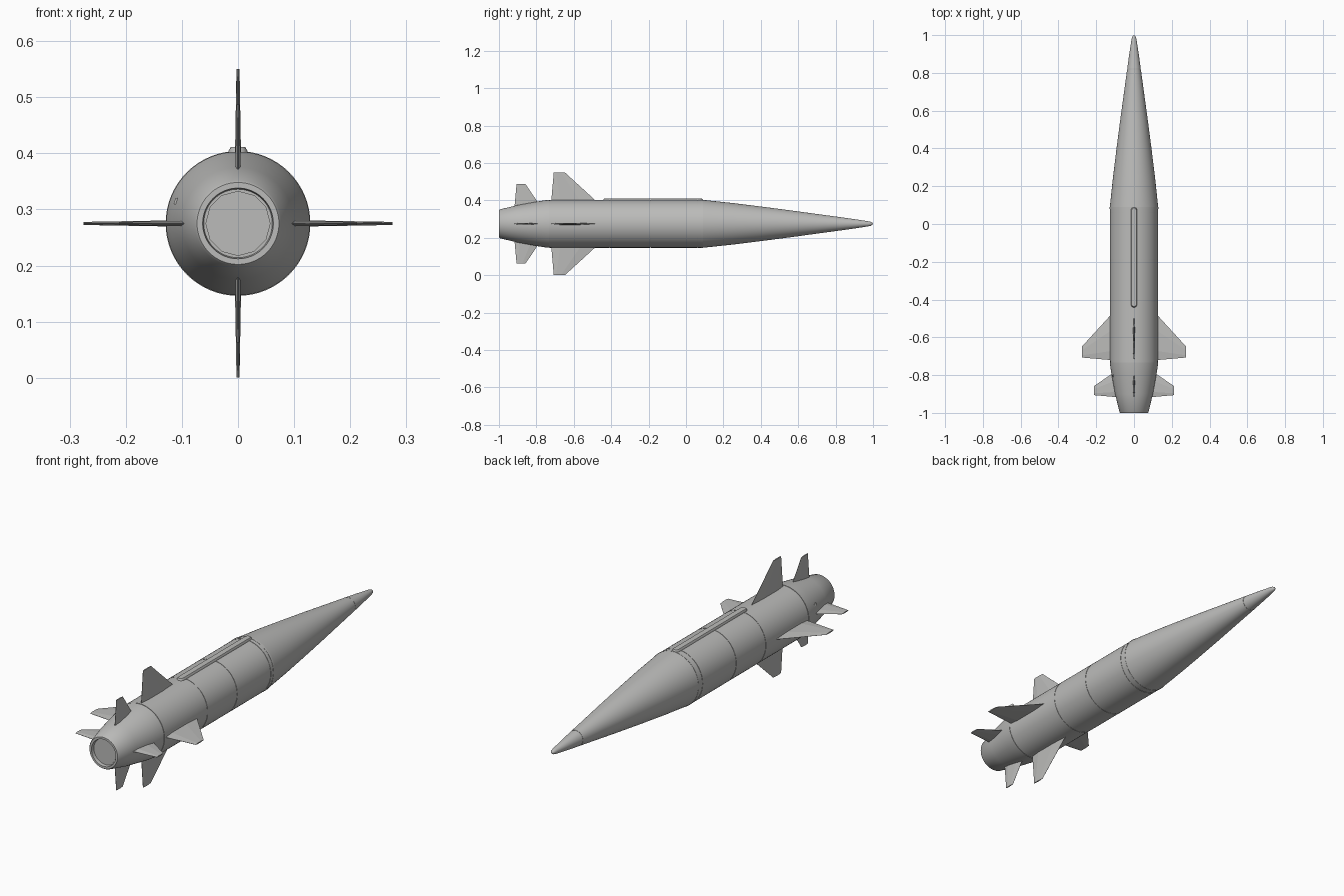
import bpy, bmesh, math
from mathutils import Matrix, Vector

if "Cube" in bpy.data.objects:
    bpy.data.objects.remove(bpy.data.objects["Cube"])

AXIS_Z = 0.275   # height of the body axis
R = 0.128        # body radius


def material(name, value):
    m = bpy.data.materials.new(name)
    m.use_nodes = True
    col = (value, value, value * 0.98, 1)
    m.diffuse_color = col
    m.node_tree.nodes["Principled BSDF"].inputs["Base Color"].default_value = col
    return m


grey = material("light grey paint", 0.5)


def finish(name, bm, smooth=True):
    bmesh.ops.remove_doubles(bm, verts=bm.verts, dist=1e-5)
    bmesh.ops.recalc_face_normals(bm, faces=bm.faces)
    mesh = bpy.data.meshes.new(name)
    bm.to_mesh(mesh)
    bm.free()
    mesh.materials.append(grey)
    ob = bpy.data.objects.new(name, mesh)
    bpy.context.collection.objects.link(ob)
    ob.location.z = AXIS_Z
    if smooth:
        bpy.ops.object.select_all(action="DESELECT")
        ob.select_set(True)
        bpy.context.view_layer.objects.active = ob
        bpy.ops.object.shade_smooth_by_angle(angle=math.radians(30))
    return ob


def lathe(name, profile, steps=64):
    """Spin (y, radius) points about the y axis."""
    bm = bmesh.new()
    vs = [bm.verts.new((r, y, 0)) for y, r in profile]
    es = [bm.edges.new(p) for p in zip(vs, vs[1:])]
    bmesh.ops.spin(bm, geom=vs + es, cent=(0, 0, 0), axis=(0, 1, 0),
                   angle=math.tau, steps=steps, use_merge=True)
    return finish(name, bm)


def groove(y, r, w=0.002, d=0.0015):
    return [(y - w, r), (y - w, r - d), (y + w, r - d), (y + w, r)]


# Tapered tail with a recessed end
lathe("tail_section", [(-0.985, 0), (-0.985, 0.061), (-1, 0.063), (-1, 0.073),
                       (-0.995, 0.077), (-0.9, 0.1), (-0.79, 0.12),
                       (-0.755, 0.1255), (-0.732, R), (-0.732, R - 0.002)])
lathe("nozzle_plate", [(-0.988, 0), (-0.988, 0.058), (-0.98, 0.058)], 12)

# Cylindrical body with panel joints
lathe("body", [(-0.732, R - 0.002), (-0.729, R - 0.002), (-0.729, R)]
      + groove(-0.41, R) + groove(-0.19, R) + groove(0.06, R) + [(0.08, R)])

# Joint ring and slightly curved nose cone
lathe("joint_ring", [(0.08, R), (0.08, R + 0.001), (0.09, R + 0.001), (0.09, R)])
lathe("nose_cone", [(0.09, R), (0.25, 0.111), (0.4, 0.0925), (0.55, 0.073),
                    (0.7, 0.0525), (0.818, 0.0365), (0.818, 0.0355)])
lathe("nose_tip", [(0.818, 0.0355), (0.822, 0.0355), (0.822, 0.036),
                   (0.9, 0.025), (0.975, 0.0135), (0.988, 0.0105),
                   (0.996, 0.006), (1, 0)])


def fin(name, angle, root, tip, half):
    """root and tip are (radius, rear y, front y); the section is a flat hexagon."""
    bm = bmesh.new()
    rings = []
    for (r, rear, front), t in ((root, half), (tip, half * 0.5)):
        c = front - rear
        section = [(0, 0.15), (0.2, 1), (0.65, 1), (1, 0.1)]
        pts = [(rear + c * u, t * h) for u, h in section]
        pts += [(y, -z) for y, z in reversed(pts)]
        rings.append([bm.verts.new((r, y, z)) for y, z in pts])
    a, b = rings
    for i in range(len(a)):
        j = (i + 1) % len(a)
        bm.faces.new((a[i], a[j], b[j], b[i]))
    bm.faces.new(a)
    bm.faces.new(b)
    bmesh.ops.transform(bm, matrix=Matrix.Rotation(angle, 4, "Y"), verts=bm.verts)
    finish(name, bm, smooth=False)


# Four wings and four tail fins around the body
for i, side in enumerate(("left", "lower", "right", "upper")):
    a = i * math.pi / 2
    fin(side + "_wing", a, (0.115, -0.721, -0.473), (0.275, -0.707, -0.648), 0.0055)
    fin(side + "_tail_fin", a, (0.09, -0.917, -0.775), (0.212, -0.906, -0.858), 0.005)

# Raised cable cover along the top, with rounded ends and sloping sides
bm = bmesh.new()
loops = []
for half, z in ((0.017, 0.115), (0.0165, 0.13), (0.0125, 0.1365)):
    loop = []
    for end, sign in ((0.072, 1), (-0.425, -1)):
        for k in range(9):
            t = math.pi * k / 8
            loop.append(bm.verts.new((sign * half * math.cos(t),
                                      end + sign * half * math.sin(t), z)))
    loops.append(loop)
for lo, hi in zip(loops, loops[1:]):
    for i in range(len(lo)):
        j = (i + 1) % len(lo)
        bm.faces.new((lo[i], lo[j], hi[j], hi[i]))
bm.faces.new(loops[0])
bm.faces.new(loops[-1])
finish("cable_cover", bm)

# Small socket on the right side of the tail
bm = bmesh.new()
bmesh.ops.create_cube(bm, size=1)
out = Vector((-0.109, 0, 0.039))
turn = out.to_track_quat("Z", "Y").to_matrix().to_4x4()
bmesh.ops.transform(bm, verts=bm.verts,
                    matrix=Matrix.Translation(out + Vector((0, -0.802, 0)))
                    @ turn @ Matrix.Diagonal((0.016, 0.012, 0.008, 1)))
finish("tail_socket", bm, smooth=False)
